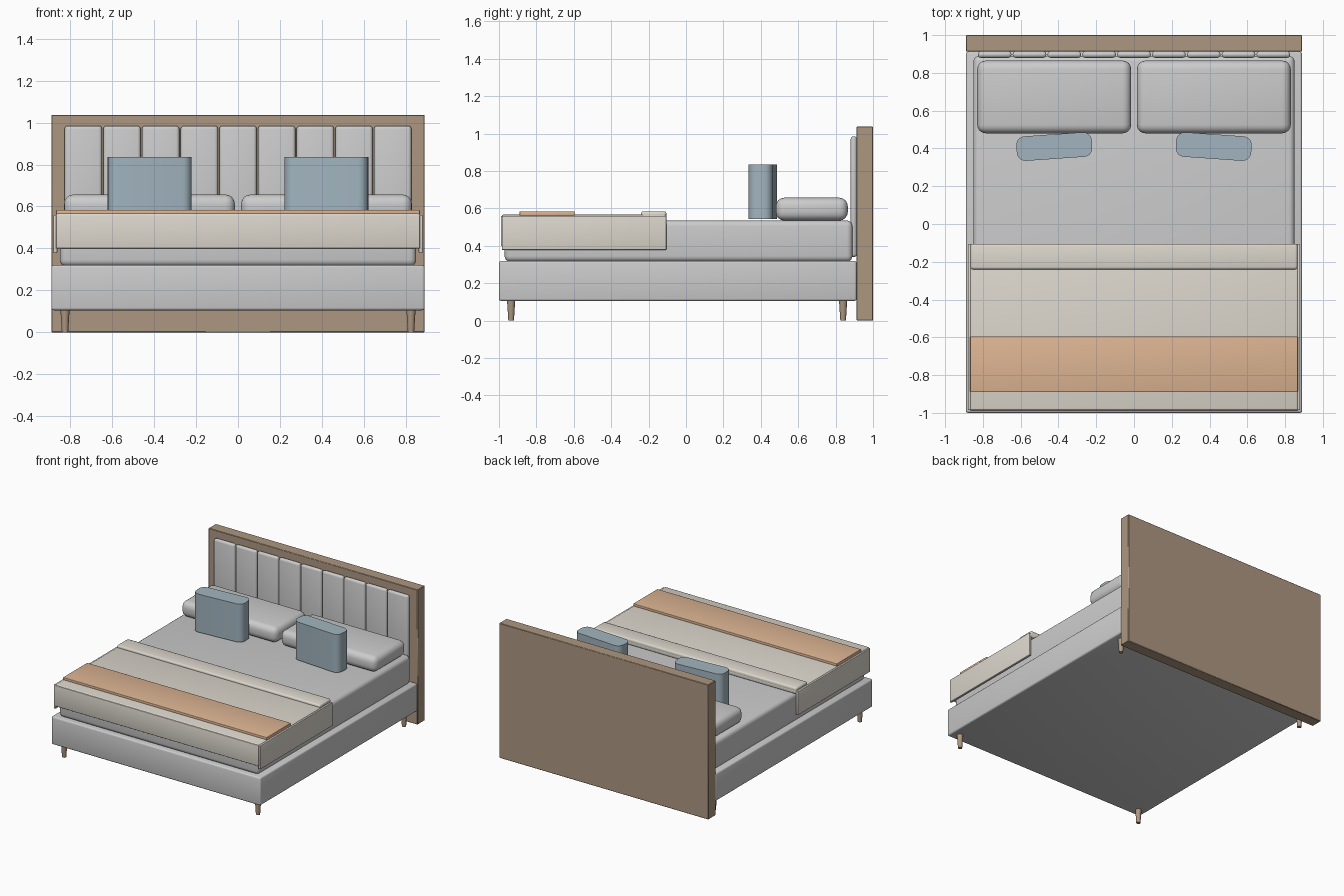
import bpy, bmesh, math

if "Cube" in bpy.data.objects:
    bpy.data.objects.remove(bpy.data.objects["Cube"])


def material(name, rgb):
    m = bpy.data.materials.new(name)
    m.diffuse_color = (*rgb, 1)
    m.use_nodes = True
    m.node_tree.nodes["Principled BSDF"].inputs["Base Color"].default_value = m.diffuse_color
    return m


wood = material("wood", (0.42, 0.31, 0.22))
linen = material("linen", (0.88, 0.88, 0.85))
oat = material("oat_wool", (0.72, 0.68, 0.61))
rust = material("rust_throw", (0.72, 0.46, 0.29))
blue = material("blue_fabric", (0.36, 0.46, 0.52))


def box(name, x, y, z, mat=None, r=0.0, seg=3, rot=0.0, upright_only=False):
    """Box between (min, max) pairs, with optional rounded edges."""
    size = [b - a for a, b in (x, y, z)]
    bm = bmesh.new()
    bmesh.ops.create_cube(bm, size=1)
    bmesh.ops.scale(bm, vec=size, verts=bm.verts)
    if r:
        edges = [e for e in bm.edges if not upright_only
                 or abs(e.verts[0].co.z - e.verts[1].co.z) > 1e-4]
        bmesh.ops.bevel(bm, geom=edges, offset=r, segments=seg,
                        profile=0.5, affect='EDGES')
    mesh = bpy.data.meshes.new(name)
    bm.to_mesh(mesh)
    bm.free()
    return place(name, mesh, [(a + b) / 2 for a, b in (x, y, z)], mat, rot)


def place(name, mesh, loc, mat, rot=0.0):
    ob = bpy.data.objects.new(name, mesh)
    bpy.context.collection.objects.link(ob)
    ob.location = loc
    ob.rotation_euler.z = rot
    if mat:
        mesh.materials.append(mat)
    bpy.ops.object.select_all(action='DESELECT')
    ob.select_set(True)
    bpy.context.view_layer.objects.active = ob
    bpy.ops.object.shade_smooth_by_angle(angle=math.radians(40))
    return ob


# Headboard with nine upholstered channels
box("headboard", (-0.89, 0.89), (0.912, 1.0), (0, 1.037), wood, 0.003, 1)
pitch = 1.66 / 9
for i in range(9):
    x0 = -0.83 + i * pitch
    box(f"headboard_channel_{i + 1}", (x0 + 0.003, x0 + pitch - 0.003),
        (0.88, 0.914), (0.34, 0.985), None, 0.016)

# Upholstered base and mattress
box("bed_base", (-0.89, 0.89), (-1.0, 0.912), (0.105, 0.32), None, 0.012)
box("mattress", (-0.85, 0.85), (-0.97, 0.89), (0.315, 0.535), linen, 0.03, 4)

# Blanket: top, folded edge, front drop and side drops
box("blanket_top", (-0.867, 0.867), (-0.985, -0.105), (0.535, 0.566), oat, 0.008)
box("blanket_fold", (-0.865, 0.865), (-0.24, -0.105), (0.55, 0.584), oat, 0.012)
box("blanket_front_drop", (-0.867, 0.867), (-0.99, -0.972), (0.40, 0.56), oat, 0.004)
box("throw_runner", (-0.867, 0.867), (-0.89, -0.595), (0.56, 0.584), rust, 0.004)

for side, s in (("left", -1), ("right", 1)):
    def span(a, b):
        return tuple(sorted((s * a, s * b)))
    box(f"blanket_{side}_drop", span(0.862, 0.88), (-0.985, -0.105),
        (0.378, 0.56), oat, 0.004)
    # Sleeping pillow and decorative cushion
    box(f"pillow_{side}", span(0.015, 0.83), (0.48, 0.865), (0.535, 0.657),
        None, 0.045, 4)
    box(f"cushion_{side}", span(0.222, 0.622), (0.345, 0.475), (0.542, 0.835),
        blue, 0.045, 5, -s * math.radians(4), True)
    # Tapered legs
    for end, y in (("front", -0.935), ("back", 0.84)):
        bm = bmesh.new()
        bmesh.ops.create_cone(bm, cap_ends=True, segments=20,
                              radius1=0.015, radius2=0.022, depth=0.11)
        mesh = bpy.data.meshes.new("leg")
        bm.to_mesh(mesh)
        bm.free()
        place(f"leg_{end}_{side}", mesh, (s * 0.825, y, 0.055), wood)
